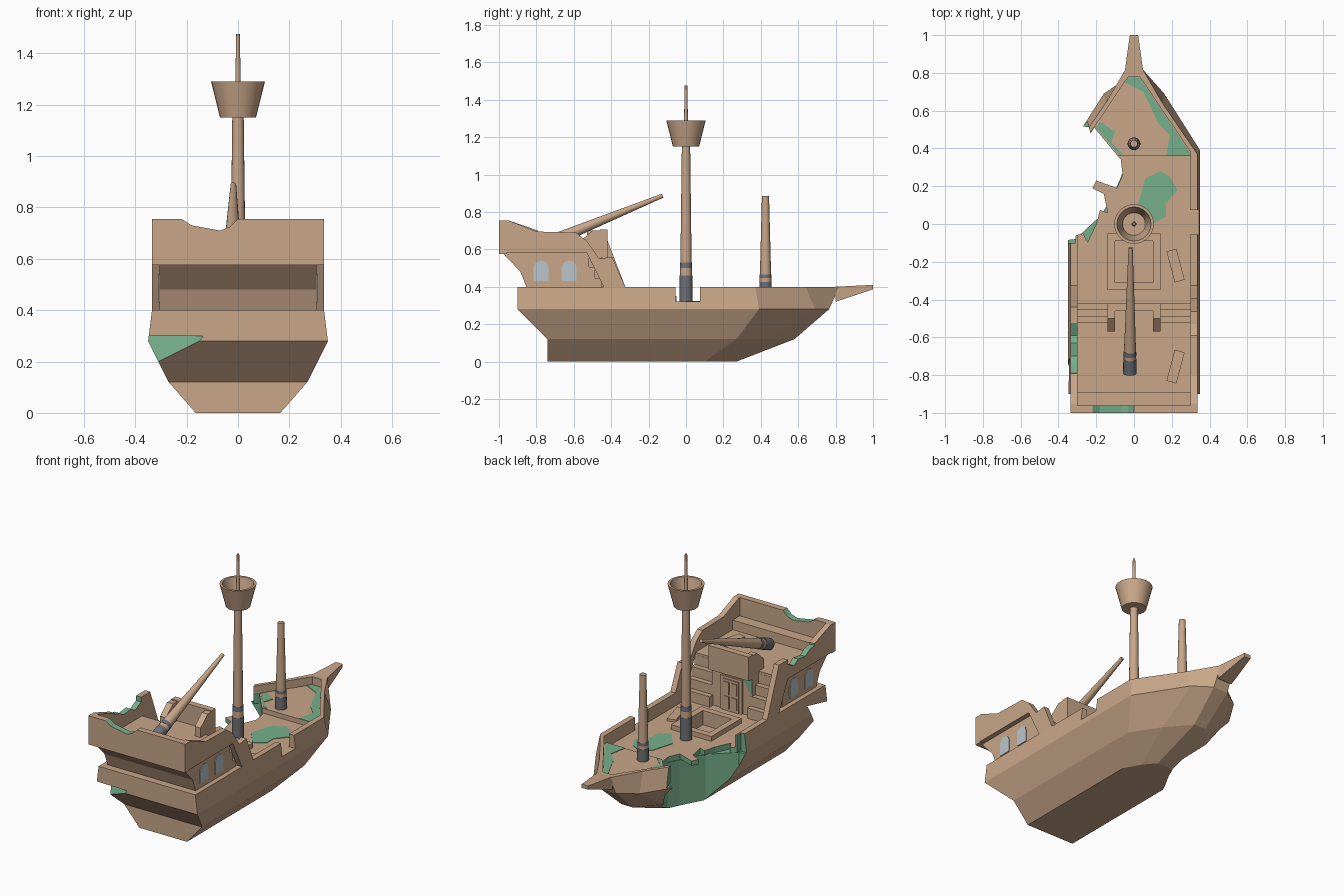
import bpy, bmesh, math
from mathutils import Vector, Matrix

if "Cube" in bpy.data.objects:
    bpy.data.objects.remove(bpy.data.objects["Cube"])


def material(name, rgb):
    m = bpy.data.materials.new(name)
    m.diffuse_color = (*rgb, 1)
    m.use_nodes = True
    m.node_tree.nodes["Principled BSDF"].inputs["Base Color"].default_value = m.diffuse_color
    return m


WOOD = material("wood", (0.58, 0.385, 0.25))
GREEN = material("broken_green", (0.18, 0.43, 0.26))
METAL = material("dark_metal", (0.15, 0.16, 0.18))
GLASS = material("window_glass", (0.50, 0.56, 0.60))


def finish(name, bm, *mats):
    bmesh.ops.recalc_face_normals(bm, faces=bm.faces)
    me = bpy.data.meshes.new(name)
    bm.to_mesh(me)
    bm.free()
    for m in mats:
        me.materials.append(m)
    ob = bpy.data.objects.new(name, me)
    bpy.context.collection.objects.link(ob)
    return ob


def loft(name, rings, mat):
    bm = bmesh.new()
    vs = [[bm.verts.new(p) for p in r] for r in rings]
    n = len(rings[0])
    for a, b in zip(vs, vs[1:]):
        for i in range(n):
            j = (i + 1) % n
            bm.faces.new((a[i], a[j], b[j], b[i]))
    bm.faces.new(vs[0])
    bm.faces.new(vs[-1])
    return finish(name, bm, mat)


def prism(name, axis, pts, a, b, mat=WOOD):
    # 2D outline extruded along one axis from a to b
    place = {"x": lambda p, t: (t, p[0], p[1]), "y": lambda p, t: (p[0], t, p[1]),
             "z": lambda p, t: (p[0], p[1], t)}[axis]
    return loft(name, [[place(p, t) for p in pts] for t in (a, b)], mat)


def box(name, x0, x1, y0, y1, z0, z1, mat=WOOD):
    return prism(name, "z", [(x0, y0), (x1, y0), (x1, y1), (x0, y1)], z0, z1, mat)


def lathe(name, profile, bands=(), sides=16):
    # profile of (radius, height); bands names the metal segments
    bm = bmesh.new()
    rings = [[bm.verts.new((r * math.cos(2 * math.pi * i / sides), r * math.sin(2 * math.pi * i / sides), z))
              for i in range(sides)] for r, z in profile]
    for k, (a, b) in enumerate(zip(rings, rings[1:])):
        for i in range(sides):
            j = (i + 1) % sides
            f = bm.faces.new((a[i], a[j], b[j], b[i]))
            f.material_index = int(k in bands)
    f = bm.faces.new(rings[0])
    f.material_index = int(0 in bands)
    bm.faces.new(rings[-1])
    ob = finish(name, bm, WOOD, METAL)
    select(ob)
    bpy.ops.object.shade_smooth_by_angle(angle=math.radians(35))
    return ob


def select(ob):
    bpy.ops.object.select_all(action="DESELECT")
    ob.select_set(True)
    bpy.context.view_layer.objects.active = ob


def cut(ob, cutter):
    select(ob)
    m = ob.modifiers.new("cut", "BOOLEAN")
    m.operation, m.solver, m.object = "DIFFERENCE", "EXACT", cutter
    m.material_mode = "TRANSFER"
    bpy.ops.object.modifier_apply(modifier=m.name)
    bpy.data.objects.remove(cutter)


# Hull: z, stern y, half width, shoulder y, bow bend x/y, tip half width/y
levels = [(0, -.74, .165, .10, .11, .20, .05, .27), (.12, -.74, .27, .27, .16, .44, .04, .58),
          (.28, -.90, .35, .39, .16, .69, .05, .765), (.40, -.90, .335, .37, .15, .64, .045, .82)]
rings = []
for z, ys, w, sh, bx, by, t, tip in levels:
    half = [(w, ys), (w, sh), (bx, by), (t, tip)]
    rings.append([(x, y, z) for x, y in half] + [(-x, y, z) for x, y in reversed(half)])
hull = loft("hull", rings, WOOD)

# Deck recesses, hatch well and side gangway
cut(hull, box("cutter", -.30, .30, -.60, .36, .32, .5))
cut(hull, prism("cutter", "z", [(.30, .35), (.30, .38), (.03, .78), (-.03, .78), (-.30, .38), (-.30, .35)], .35, .5))
cut(hull, box("cutter", -.10, .10, -.31, -.09, .26, .5))
cut(hull, box("cutter", .25, .45, -.055, .075, .32, .5))

# Broken port side, jagged at deck level and smoother below
jag = [(-.5, -.1), (-.31, -.1), (-.31, -.06), (-.27, -.05), (-.245, -.095), (-.2, 0), (-.18, .075), (-.14, .06),
       (-.16, .16), (-.22, .19), (-.2, .23), (-.09, .19), (-.06, .26), (-.07, .34), (-.21, .51), (-.23, .48),
       (-.25, .55), (-.5, .55)]
low = [(-.5, -.1), (-.31, -.08), (-.17, .05), (-.09, .2), (-.06, .27), (-.07, .34), (-.21, .51), (-.5, .54)]
cut(hull, prism("cutter", "z", jag, .285, .6, GREEN))
cut(hull, prism("cutter", "z", low, -.1, .29, GREEN))

# Chipped stern corner
chip = [Vector(p) for p in ((-.346, -.72, .32), (-.15, -.90, .28), (-.31, -.82, .20))]
mid = sum(chip, Vector()) / 3
big = [mid + (p - mid) * 1.6 for p in chip]
out = Vector((-.3, -.4, -.08))
cut(hull, loft("cutter", [big, [p + out for p in big]], GREEN))

# Bowsprit
loft("bowsprit", [[(-w, y, a), (w, y, a), (w, y, b), (-w, y, b)]
                  for w, y, a, b in ((.05, .80, .32, .40), (.022, 1.0, .387, .41))], WOOD)

# Stern cabin with quarter deck
prism("cabin", "x", [(-.85, .39), (-.885, .48), (-.98, .58), (-.52, .58), (-.52, .31), (-.6, .31)], -.305, .305)
box("cabin_front", -.14, .14, -.53, -.455, .31, .58)
for s, side in ((1, "right"), (-1, "left")):
    for i in range(4):
        y = -.42 - .033 * i
        box(f"step_{side}_{i + 1}", s * .13, s * .302, -.53, y, .31, .385 + .06 * i)
    prism(f"rail_return_{side}", "x", [(-.57, .57), (-.57, .64), (-.50, .70), (-.44, .70), (-.44, .57)],
          s * .10, s * .14)
    for k, yc in enumerate((-.775, -.625)):
        arch = [(yc - .04, .43), (yc + .04, .43)] + [
            (yc + .04 * math.cos(a), .50 + .04 * math.sin(a)) for a in [math.pi * i / 8 for i in range(9)]]
        prism(f"window_{side}_{k + 1}", "x", arch, s * .29, s * .309, GLASS)
box("front_rail", -.14, .14, -.46, -.42, .555, .705)

# Cabin door with four panels
box("door_frame", -.075, .075, -.46, -.445, .32, .53)
box("door", -.055, .055, -.45, -.439, .32, .515)
for i in (-1, 1):
    for z in (.335, .425):
        box("door_panel", i * .026 - .018, i * .026 + .018, -.442, -.434, z, z + .075)
prism("door_crack", "y", [(-.14, .555), (-.07, .555), (-.12, .47), (-.14, .46)], -.46, -.452, GREEN)

# Quarter deck bulwarks; the left one is bitten
lower = [(-.325, .40), (-.44, .40), (-.53, .58)]
prism("bulwark_right", "x", [(-1, .58), (-1, .755), (-.95, .755), (-.80, .695), (-.59, .69), (-.53, .645),
                             (-.464, .55), (-.395, .56)] + lower, .30, .335)
left = prism("bulwark_left", "x", [(-1, .58), (-1, .755), (-.95, .755), (-.79, .70), (-.44, .70)] + lower,
             -.335, -.30)
cut(left, prism("cutter", "x", [(-.80, .9), (-.79, .69), (-.74, .68), (-.70, .655), (-.63, .665), (-.59, .64),
                                (-.53, .67), (-.52, .9)], -.5, -.2, GREEN))
stern = box("stern_wall", -.335, .335, -1, -.96, .575, .755)
cut(stern, prism("cutter", "y", [(-.22, .9), (-.22, .755), (-.18, .73), (-.07, .71), (-.03, .725), (0, .755),
                                 (0, .9)], -1.1, -.9, GREEN))
box("stern_bench", -.30, .30, -.97, -.89, .57, .64)

# Hatch coaming
coaming = box("hatch_coaming", -.14, .14, -.35, -.05, .315, .35)
cut(coaming, box("cutter", -.10, .10, -.31, -.09, .2, .5))

# Loose planks
for z, y, ang in ((.326, -.22, 15), (.586, -.755, -15)):
    p = box("loose_plank", -.027, .027, -.085, .085, -.008, .008)
    p.location = (.22, y, z)
    p.rotation_euler.z = math.radians(ang)

# Broken deck patches
prism("deck_patch", "z", [(.1, 0), (.17, .04), (.17, .11), (.23, .18), (.19, .25), (.14, .28), (.06, .24),
                          (.02, .1)], .315, .323, GREEN)
prism("foredeck_patch_right", "z", [(-.05, .75), (-.03, .775), (.03, .775), (.295, .38), (.295, .36), (.17, .36),
                                    (.19, .47), (.13, .53), (.05, .70)], .345, .353, GREEN)
prism("foredeck_patch_left", "z", [(-.075, .36), (-.20, .51), (-.18, .54), (-.10, .49), (-.12, .43),
                                   (-.06, .37)], .345, .353, GREEN)

# Masts with metal bands
lathe("main_mast", [(.036, .31), (.034, .46), (.032, .46), (.031, .50), (.033, .50), (.032, .53), (.030, .53),
                    (.022, 1.17)], (0, 1, 3, 4, 5))
lathe("top_mast", [(.013, 1.16), (.007, 1.475)], sides=12)
lathe("crows_nest", [(.07, 1.15), (.105, 1.29), (.09, 1.29), (.06, 1.175)], sides=24)
fore = lathe("fore_mast", [(.034, .34), (.033, .425), (.031, .425), (.031, .447), (.032, .447), (.031, .465),
                           (.030, .465), (.019, .885)], (0, 1, 3, 4, 5))
fore.location.y = .425

# Fallen mast leaning over the front rail
a, b = Vector((-.022, -.79, .615)), Vector((-.018, -.125, .887))
fallen = lathe("fallen_mast", [(.036, 0), (.035, .08), (.033, .08), (.033, .10), (.034, .10), (.033, .125),
                               (.032, .125), (.011, (b - a).length)], (0, 1, 3, 4, 5))
fallen.location = a
fallen.rotation_euler = (b - a).to_track_quat("Z", "Y").to_euler()
